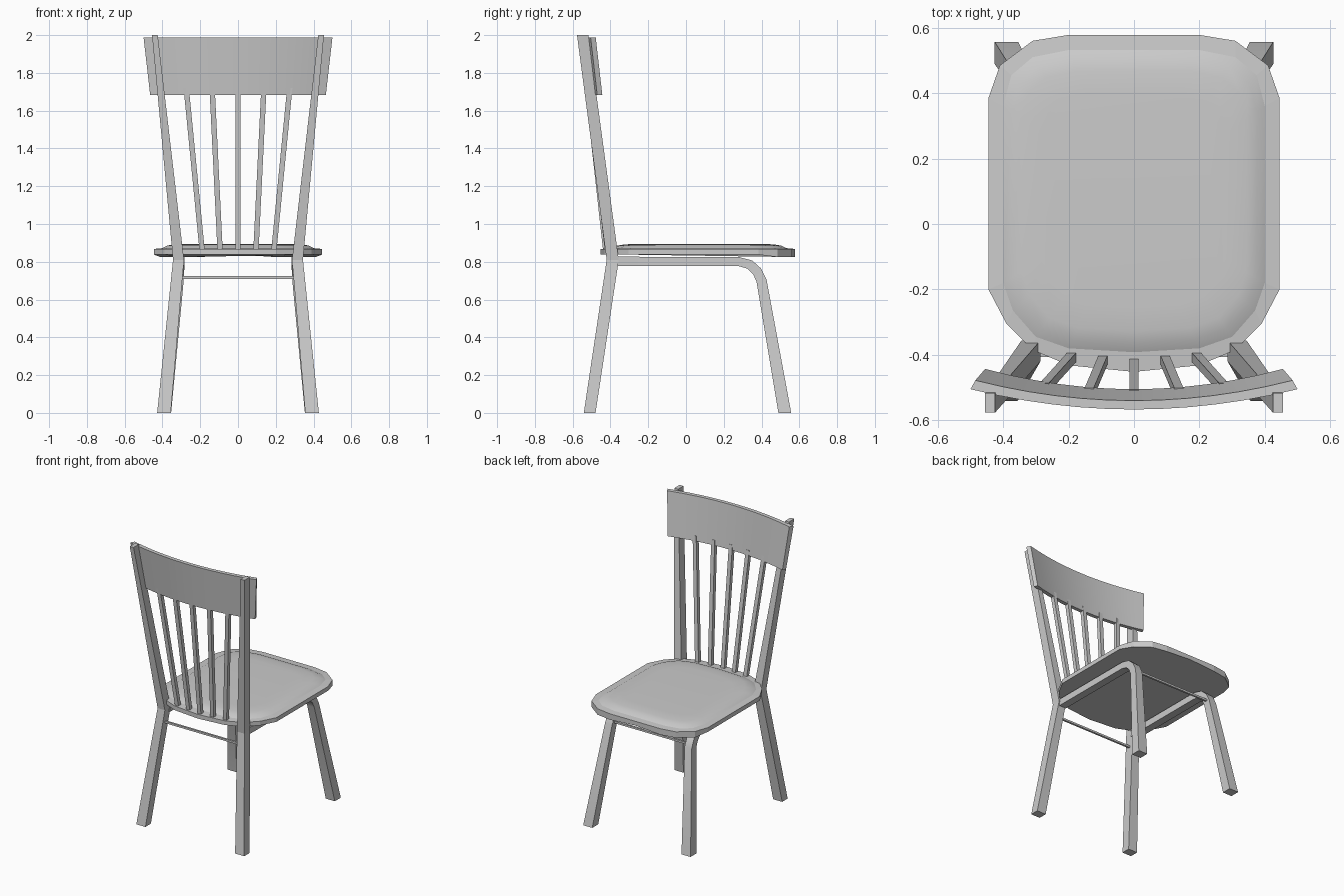
import bpy, bmesh, math
from mathutils import Vector

cube = bpy.data.objects.get("Cube")
if cube:
    bpy.data.objects.remove(cube, do_unlink=True)

GREY = (0.6, 0.6, 0.6, 1)
mat = bpy.data.materials.new("plain grey")
mat.use_nodes = True
mat.diffuse_color = GREY
mat.node_tree.nodes["Principled BSDF"].inputs["Base Color"].default_value = GREY


def loft(name, rings, smooth=None):
    """Skin a stack of closed rings and cap both ends."""
    bm = bmesh.new()
    loops = [[bm.verts.new(p) for p in ring] for ring in rings]
    for a, b in zip(loops, loops[1:]):
        for i in range(len(a)):
            j = (i + 1) % len(a)
            bm.faces.new((a[i], a[j], b[j], b[i]))
    bm.faces.new(loops[0])
    bm.faces.new(loops[-1])
    bmesh.ops.recalc_face_normals(bm, faces=bm.faces)
    mesh = bpy.data.meshes.new(name)
    bm.to_mesh(mesh)
    bm.free()
    mesh.materials.append(mat)
    obj = bpy.data.objects.new(name, mesh)
    bpy.context.collection.objects.link(obj)
    if smooth:
        bpy.ops.object.select_all(action='DESELECT')
        obj.select_set(True)
        bpy.context.view_layer.objects.active = obj
        bpy.ops.object.shade_smooth_by_angle(angle=math.radians(smooth))
    return obj


def rect(center, u, v):
    """Rectangular ring from a centre and two half-size vectors."""
    c, u, v = Vector(center), Vector(u), Vector(v)
    return [c - u - v, c + u - v, c + u + v, c - u + v]


def mirrored(half):
    """Close a half outline that starts and ends on the centre line."""
    return half + [(-x, y) for x, y in reversed(half[1:-1])]


# Seat board: chamfered outline whose underside dips at the front corners
outer = mirrored([(0, .578), (.2, .578), (.31, .56), (.41, .485), (.445, .385),
                  (.445, -.2), (.39, -.305), (.31, -.385), (.2, -.432), (0, -.452)])
inner = mirrored([(0, .532), (.2, .532), (.31, .51), (.375, .455), (.4, .36),
                  (.4, -.18), (.37, -.265), (.3, -.345), (.2, -.38), (0, -.392)])


def underside(x, y):
    return .825 if y > .45 and abs(x) > .1 else .838


loft("seat_board", [[(x, y, underside(x, y)) for x, y in outer],
                    [(x, y, .868) for x, y in outer],
                    [(x, y, .872) for x, y in inner]])

# Cushion: softly domed pad inside the rim
mid_y = .07
loft("seat_cushion", [[(x * s, mid_y + (y - mid_y) * s, z) for x, y in inner]
                      for s, z in ((1, .86), (1, .872), (.94, .885), (.86, .892), (.7, .895))],
     smooth=35)

for side, label in ((1, "left"), (-1, "right")):
    # Back post: splayed leg, knee at the seat, tapering upright
    loft(label + "_back_post",
         [rect((side * x, y, z), (w, 0, 0), (0, d, 0)) for x, y, z, w, d in
          ((.392, -.51, 0, .036, .031), (.315, -.388, .81, .029, .032),
           (.44, -.547, 2, .015, .03))])

    # Front leg: rises, bends under the seat and runs back as a rail
    rings = []
    for x, y, z, h, angle in ((.39, .523, 0, .034, 0), (.316, .4, .7, .027, 10),
                              (.314, .376, .75, .026, 35), (.312, .338, .785, .025, 60),
                              (.31, .28, .801, .024, 88), (.31, -.37, .803, .024, 90)):
        a = math.radians(angle)
        w = .036 if z == 0 else .028
        rings.append(rect((side * x, y, z), (w, 0, 0), (0, h * math.cos(a), h * math.sin(a))))
    loft(label + "_front_leg_and_rail", rings, smooth=30)

# Thin stretchers between the legs
for name, y in (("back_stretcher", -.4), ("front_stretcher", .395)):
    loft(name, [rect((s * .31, y, .717), (0, .007, 0), (0, 0, .007)) for s in (-1, 1)])

# Spindles fanning out between the seat and the top board
for i in range(-2, 3):
    k = abs(i)
    loft("spindle_%d" % (i + 3),
         [rect((i * .095, -.425 + k * .009, .86), (.014, 0, 0), (0, .014, 0)),
          rect((i * .137, -.52 + k * k * .005, 1.72), (.014, 0, 0), (0, .014, 0))])

# Top board: curved, leaning back and wider at the top
STEPS = 12
rings = []
for n in range(STEPS + 1):
    t = 2 * n / STEPS - 1
    bow = .062 * t * t
    lean = .03 * t

    def corner(half_width, y, z, out):
        return (half_width * t - out * t, y + bow, z)

    rings.append([corner(.465, -.505, 1.683, .01), corner(.5, -.54, 1.988, .015),
                  corner(.5, -.567, 1.988, 0), corner(.465, -.532, 1.683, 0)])
loft("top_board", rings, smooth=30)
